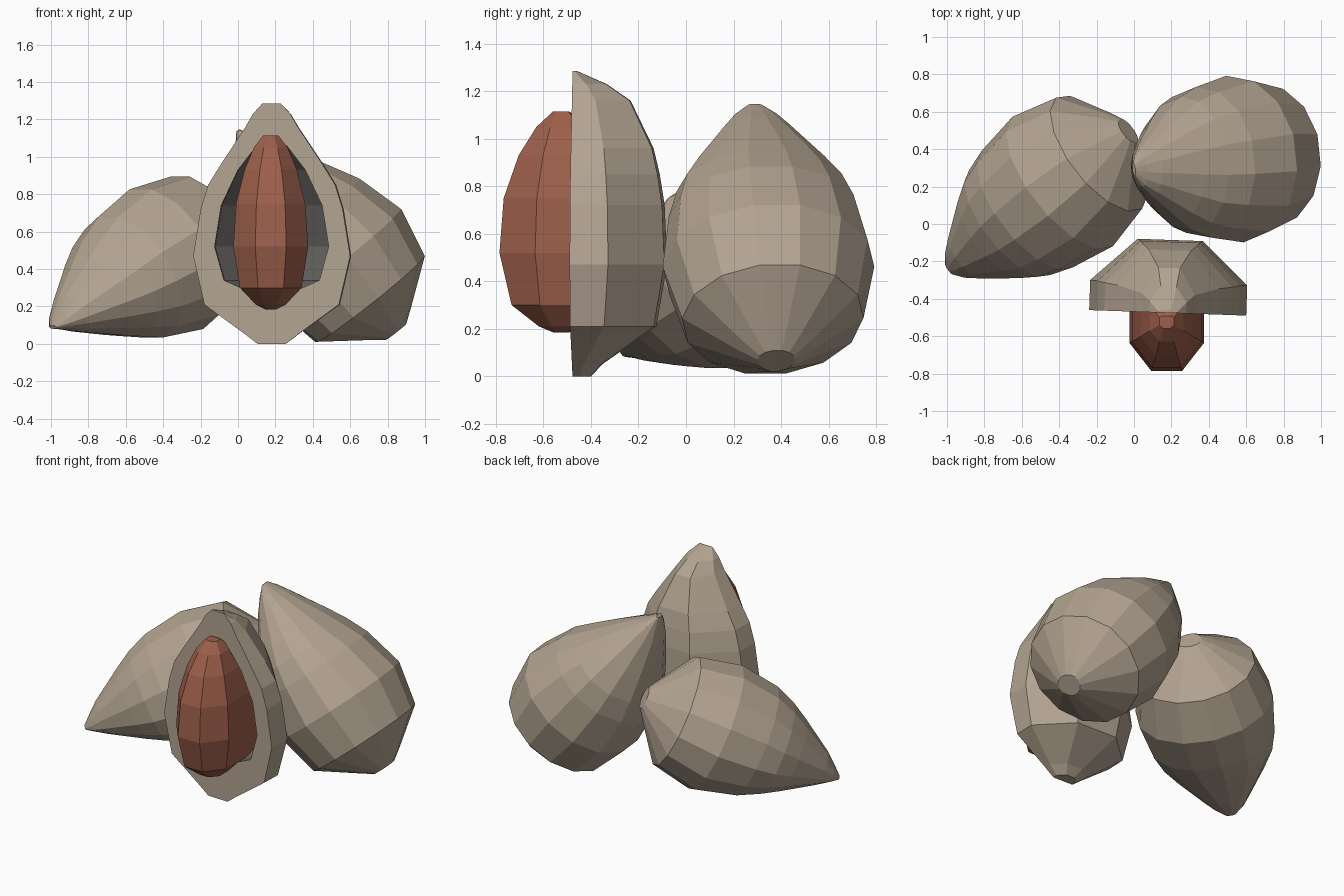
import bpy, bmesh, math
from mathutils import Vector, Matrix

if "Cube" in bpy.data.objects:
    bpy.data.objects.remove(bpy.data.objects["Cube"])


def mat(name, rgb):
    m = bpy.data.materials.new(name)
    m.diffuse_color = (*rgb, 1)
    m.use_nodes = True
    m.node_tree.nodes["Principled BSDF"].inputs["Base Color"].default_value = m.diffuse_color
    return m


SHELL = mat("shell tan", (0.45, 0.37, 0.285))
HOLLOW = mat("hollow grey", (0.13, 0.125, 0.115))
KERNEL = mat("kernel red brown", (0.34, 0.115, 0.07))

K = math.tan(math.pi / 8)
OCT = [(1, -K), (1, K), (K, 1), (-K, 1), (-1, K), (-1, -K), (-K, -1), (K, -1)]
HALF = [(1, 0), (1, K), (K, 1), (-K, 1), (-1, K), (-1, 0)]
ROUND = [(math.cos(a), math.sin(a)) for a in (math.pi * i / 7 for i in range(14))]
DEEP = [(1, -K), (1, 1.0), (.6, 1.25), (-.6, 1.25), (-1, 1.0), (-1, -K), (-K, -1), (K, -1)]

# (height along the axis, half width, depth behind the seam, depth before the seam)
LENGTH = 1.285
NUT = [(0, .075, .075), (.05, .14, .12), (.21, .36, .345), (.47, .42, .39),
       (.72, .38, .38), (.85, .34, .36), (.96, .272, .335), (1.16, .14, .24),
       (1.23, .10, .14), (1.285, .05, .015)]
WHOLE = [(0, .075, .075, .06), (.05, .15, .14, .13), (.21, .36, .36, .345), (.47, .42, .41, .40),
         (.72, .38, .37, .33), (.85, .34, .315, .26), (.96, .275, .25, .20), (1.16, .14, .12, .085),
         (1.23, .09, .06, .04), (1.285, .03, .01, .01)]
SEED = [(.185, .03, .03), (.21, .08, .09), (.30, .165, .205), (.52, .2, .256), (.75, .185, .238),
        (.93, .14, .175), (1.05, .09, .10), (1.115, .04, .03)]
CAVITY = [(.28, .12, .15), (.34, .255, .24), (.52, .305, .30), (.74, .27, .27),
          (.93, .18, .2), (1.06, .08, .1)]


def loft(name, rings, section, matrix, mats, index=0):
    """Stack scaled copies of a cross-section and cap both ends."""
    bm = bmesh.new()
    rows = []
    for r in rings:
        z, rx, back, front = r[0], r[1], r[2], r[-1]
        rows.append([bm.verts.new((x * rx, y * (back if y > 0 else front), z)) for x, y in section])
    n = len(section)
    for a, b in zip(rows, rows[1:]):
        for i in range(n):
            j = (i + 1) % n
            bm.faces.new((a[i], a[j], b[j], b[i]))
    bm.faces.new(rows[0][::-1])
    bm.faces.new(rows[-1])
    bmesh.ops.recalc_face_normals(bm, faces=bm.faces[:])
    for f in bm.faces:
        f.material_index = index
    me = bpy.data.meshes.new(name)
    bm.to_mesh(me)
    bm.free()
    for m in mats:
        me.materials.append(m)
    ob = bpy.data.objects.new(name, me)
    bpy.context.collection.objects.link(ob)
    ob.matrix_world = matrix
    return ob


def along(base, tip, roll):
    """Frame at the blunt end with z reaching to the tip, sized to fit."""
    d = Vector(tip) - Vector(base)
    return (Matrix.Translation(base) @ d.to_track_quat('Z', 'Y').to_matrix().to_4x4()
            @ Matrix.Rotation(math.radians(roll), 4, 'Z') @ Matrix.Scale(d.length / LENGTH, 4))


# whole nuts, one leaning and one lying
loft("leaning_nut", WHOLE, ROUND, along((.85, .38, .07), (.0, .29, 1.14), 180), [SHELL])
loft("lying_nut", WHOLE, ROUND, along((-.03, .50, .655), (-.99, -.245, .09), 0), [SHELL])

# open half shell with a hollow
turn = Matrix.Translation((.18, -.475, 0)) @ Matrix.Rotation(math.radians(-2), 4, 'Z')
half = loft("half_shell", NUT, HALF, turn, [SHELL, HOLLOW])
cutter = loft("hollow_cutter", CAVITY, OCT, turn, [SHELL, HOLLOW], 1)
cutter.hide_render = True
mod = half.modifiers.new("hollow", 'BOOLEAN')
mod.operation, mod.solver, mod.object = 'DIFFERENCE', 'EXACT', cutter
bpy.context.view_layer.update()
bpy.context.view_layer.objects.active = half
bpy.ops.object.modifier_apply(modifier=mod.name)
bpy.data.objects.remove(cutter)

# kernel sitting in the hollow
loft("kernel", SEED, DEEP, Matrix.Translation((.175, -.529, 0)), [KERNEL])
